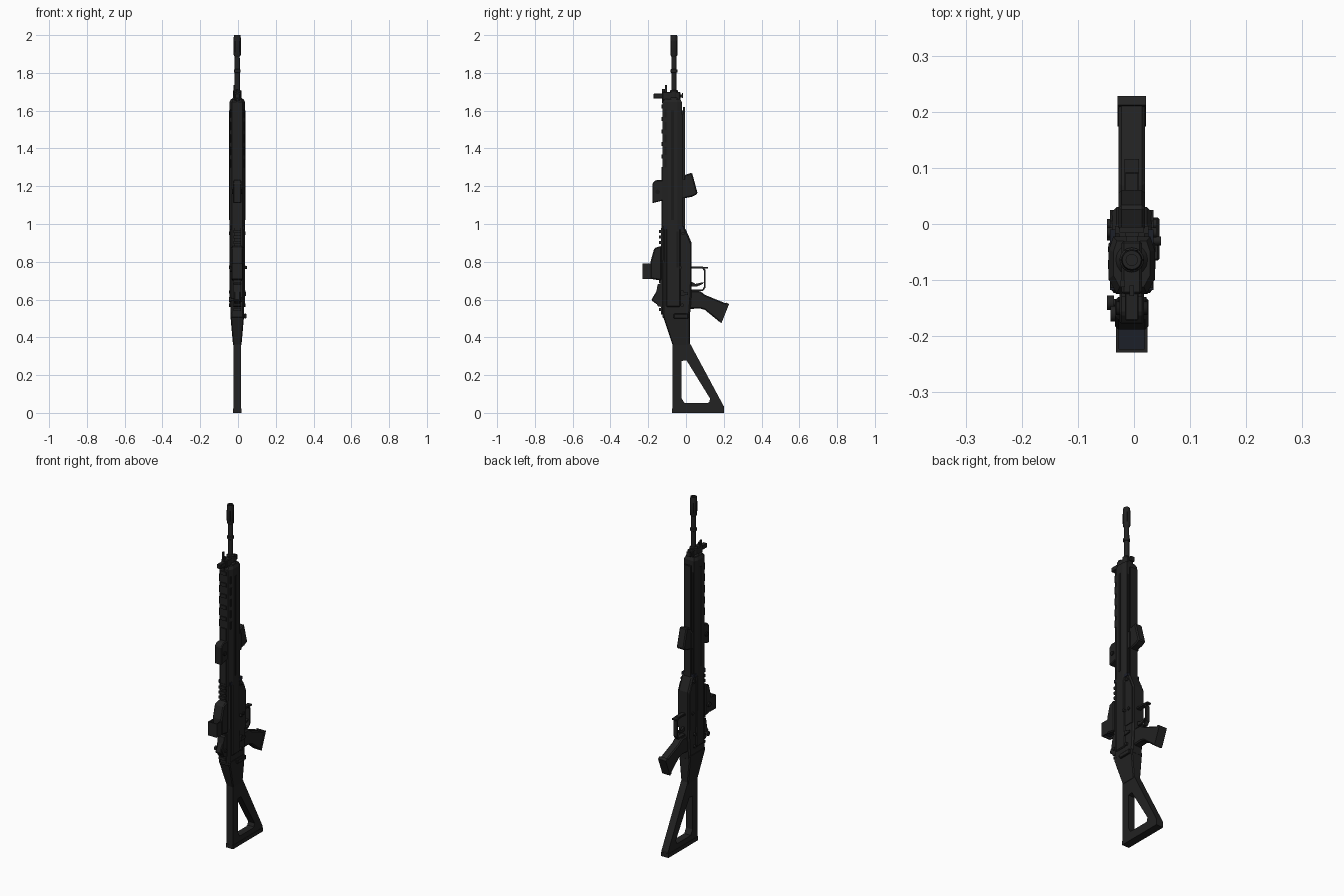
import bpy, bmesh, math
from mathutils import Vector

CX = -0.004   # body centre line


def mat(name, c):
    m = bpy.data.materials.new(name)
    m.diffuse_color = (*c, 1)
    return m


BLACK = mat("matte black", (0.016, 0.016, 0.016))
DARK = mat("deep black", (0.010, 0.010, 0.010))
BLUE = mat("blued steel", (0.012, 0.014, 0.022))


def finish(name, bm, m, bevel=0.0, smooth=False):
    bmesh.ops.recalc_face_normals(bm, faces=bm.faces)
    me = bpy.data.meshes.new(name)
    bm.to_mesh(me)
    bm.free()
    ob = bpy.data.objects.new(name, me)
    bpy.context.collection.objects.link(ob)
    me.materials.append(m)
    if bevel:
        b = ob.modifiers.new("bevel", 'BEVEL')
        b.width, b.segments, b.limit_method = bevel, 1, 'ANGLE'
    if smooth:
        bpy.context.view_layer.objects.active = ob
        ob.select_set(True)
        bpy.ops.object.shade_smooth_by_angle(angle=math.radians(35))
        ob.select_set(False)
    return ob


def loft(name, rings, m=BLACK, bevel=0.0, smooth=False):
    """Skin a list of equal-length 3D rings and cap both ends."""
    bm = bmesh.new()
    rs = [[bm.verts.new(p) for p in r] for r in rings]
    for a, b in zip(rs, rs[1:]):
        for i in range(len(a)):
            j = (i + 1) % len(a)
            bm.faces.new((a[i], a[j], b[j], b[i]))
    bm.faces.new(rs[0])
    bm.faces.new(rs[-1])
    return finish(name, bm, m, bevel, smooth)


def side(name, pts, w, m=BLACK, x=0.0, bevel=0.0):
    """Side profile (y, z) extruded to half width w about x."""
    return loft(name, [[(CX + x + s * w, y, z) for y, z in pts] for s in (-1, 1)], m, bevel)


def box(name, x0, x1, y0, y1, z0, z1, m=BLACK, bevel=0.0):
    return side(name, [(y0, z0), (y1, z0), (y1, z1), (y0, z1)], (x1 - x0) / 2, m, (x0 + x1) / 2, bevel)


def lathe(name, x, y, prof, m=BLACK, n=16):
    """Round part along z from (radius, z) pairs."""
    return loft(name, [[(CX + x + r * math.cos(math.tau * i / n), y + r * math.sin(math.tau * i / n), z)
                        for i in range(n)] for r, z in prof], m, smooth=True)


def pin(name, x0, x1, y, z, r, m=BLACK, n=12):
    """Round part along x."""
    return loft(name, [[(CX + x, y + r * math.cos(math.tau * i / n), z + r * math.sin(math.tau * i / n))
                        for i in range(n)] for x in (x0, x1)], m, smooth=True)


def frame(name, outer, inner, w, m=BLACK, x=0.0):
    """Side profile with a matching inner outline left open."""
    bm = bmesh.new()
    n = len(outer)
    v = [[[bm.verts.new((CX + x + s * w, y, z)) for y, z in p] for p in (outer, inner)] for s in (-1, 1)]
    for i in range(n):
        j = (i + 1) % n
        for s in (0, 1):
            bm.faces.new((v[s][0][i], v[s][0][j], v[s][1][j], v[s][1][i]))
            bm.faces.new((v[0][s][i], v[0][s][j], v[1][s][j], v[1][s][i]))
    return finish(name, bm, m)


# Barrel with collar, gas block and fluted muzzle device
B = -0.064
lathe("barrel", 0, B, [(0.014, 1.60), (0.014, 1.80), (0.018, 1.803), (0.018, 1.817), (0.014, 1.82), (0.013, 1.90)])
lathe("muzzle_device", 0, B, [(0.013, 1.885), (0.019, 1.895), (0.019, 1.985), (0.017, 2.0), (0.010, 2.0), (0.010, 1.95)])
for i in range(6):
    a = math.tau * i / 6
    x, y = 0.0185 * math.cos(a), B + 0.0185 * math.sin(a)
    box("muzzle_slot", x - .002, x + .002, y - .002, y + .002, 1.91, 1.97, DARK)
lathe("barrel_nut", 0, B, [(0.030, 1.64), (0.030, 1.66), (0.022, 1.67), (0.022, 1.705), (0.016, 1.71)])

# Handguard
half = [(0.027, -0.124), (0.041, -0.098), (0.041, -0.046), (0.033, -0.022)]
sec = half + [(-x, y) for x, y in reversed(half)]
loft("handguard", [[(CX + x * k, B + (y - B) * k, z) for x, y in sec]
                   for z, k in ((0.97, 1), (1.645, 1), (1.662, 0.8))])
for s in (-1, 1):
    box("handguard_groove", s * .0405 - .002, s * .0405 + .002, -.080, -.064, 1.02, 1.60, DARK)
    for i in range(5):
        z = 1.30 + i * 0.066
        box("side_slot", s * .034 - .004, s * .034 + .004, -.114, -.104, z, z + .042, DARK)

# Front rail: full lower half, separate lands above it
box("rail_base", -.018, .018, -.130, -.12, .98, 1.29)
for i in range(6):
    z = 1.282 + i * 0.066
    box("rail_land", -.018, .018, -.130, -.12, z, z + .021)

# Operating rod channel behind the handguard
box("rod_web", -.012, .012, -.030, -.016, .98, 1.60, DARK)
box("rod_channel", -.022, .022, -.015, -.005, .97, 1.62)
for s in (-1, 1):
    box("rod_side", s * .026 - .004, s * .026 + .004, -.028, -.017, .98, 1.58, DARK)
box("handguard_joint", -.039, .039, -.118, -.01, .972, .99, BLUE)

# Front sight block
box("front_sight_arm", -.012, .012, -.172, -.05, 1.665, 1.690, BLACK, .002)
box("front_sight_post", -.004, .004, -.128, -.11, 1.64, 1.715)
box("front_sight_base", -.018, .018, -.125, -.03, 1.655, 1.70, BLACK, .004)
box("front_lug", -.010, .010, -.04, -.022, 1.67, 1.685)
box("front_lug_end", -.012, .012, -.022, -.015, 1.667, 1.693)
box("front_sight_ear", -.02, -.012, -.112, -.10, 1.68, 1.735)

# Clamp-on light in front and angled foregrip behind
side("light_housing", [(-.12, 1.125), (-.178, 1.11), (-.178, 1.215), (-.16, 1.232), (-.12, 1.232)], .022, bevel=.004)
pin("light_button", -.028, .028, -.15, 1.17, .012, DARK)
side("foregrip", [(-.012, 1.135), (.034, 1.145), (.062, 1.16), (.032, 1.272), (-.012, 1.258)], .024, bevel=.006)
box("foregrip_clamp", -.030, .030, -.035, -.004, 1.14, 1.235)

# Receiver
side("receiver", [(-.122, .98), (-.005, .98), (.030, .90), (.030, .64), (.020, .50), (-.125, .50)], .035, bevel=.008)
side("receiver_cover", [(-.105, .975), (-.03, .975), (-.03, .56), (-.105, .56)], .041, bevel=.005)
for s in (-1, 1):
    box("receiver_slot", s * .038 - .004, s * .038 + .004, -.05, -.04, .77, .96, DARK)
    side("magwell_panel", [(-.03, .94), (.005, .94), (.025, .89), (.025, .68), (-.03, .68)], .004, BLACK, s * .035)
    for y, z in ((-.015, .95), (0, .77), (-.02, .64), (-.02, .57)):
        pin("receiver_pin", s * .034, s * .044, y, z, .009)
side("selector_lever", [(-.03, .62), (.01, .625), (.01, .637), (-.03, .64)], .004, BLACK, .043)
box("side_latch", .036, .049, -.065, .012, .50, .525, BLACK, .003)
pin("charging_knob", .038, .052, -.03, .77, .008)

# Receiver rail teeth
box("receiver_rail", -.018, .018, -.132, -.12, .52, .98)
for i in range(15):
    z = .54 + i * .0295
    box("rail_tooth", -.02, .02, -.143, -.131, z, z + .016)

# Reflex sight with lens hood
side("sight_body", [(-.13, .885), (-.168, .872), (-.188, .80), (-.188, .71), (-.13, .70)], .030, bevel=.006)
box("hood_roof", -.028, .028, -.229, -.223, .71, .79)
for s in (-1, 1):
    box("hood_wall", s * .0255 - .0025, s * .0255 + .0025, -.226, -.18, .71, .79)
box("sight_lens", -.023, .023, -.224, -.185, .722, .727, BLUE)
pin("sight_dial", -.038, -.028, -.16, .76, .014)

# Rear sight drum
side("rear_sight_base", [(-.125, .56), (-.15, .565), (-.165, .60), (-.15, .68), (-.125, .69)], .020)
side("rear_sight_drum", [(-.15, .655), (-.128, .635), (-.155, .575), (-.184, .597)], .016, bevel=.004)
pin("windage_stem", -.032, .020, -.14, .60, .006)
pin("windage_knob", -.044, -.032, -.14, .60, .013)
pin("sight_screw", .018, .026, -.14, .60, .010)

# Trigger group
frame("trigger_guard", [(.02, .775), (.09, .775), (.104, .755), (.104, .665), (.09, .645), (.02, .645)],
      [(.025, .764), (.087, .764), (.096, .751), (.096, .669), (.087, .654), (.025, .654)], .011)
box("magazine_catch", -.013, .013, .025, .116, .764, .772)
side("trigger", [(.02, .70), (.05, .683), (.092, .692), (.09, .683), (.055, .668), (.02, .67)], .006)

# Pistol grip
side("pistol_grip", [(.015, .645), (.075, .645), (.10, .625), (.222, .575), (.182, .478), (.10, .545), (.075, .553), (.015, .55)],
     .024, bevel=.006)
side("grip_cap", [(.212, .585), (.228, .576), (.188, .476), (.174, .484)], .025)

# Stock neck narrows into the skeleton stock
loft("stock_neck", [[(CX + s * w, y, z) for s, y in ((-1, y0), (1, y0), (1, y1), (-1, y1))]
                    for z, w, y0, y1 in ((.53, .037, -.124, .02), (.50, .035, -.118, .02), (.355, .022, -.07, .02))],
     bevel=.005)
frame("skeleton_stock",
      [(-.072, .37), (.02, .37), (.20, .035), (.20, .003), (.195, 0), (-.068, 0), (-.072, .004)],
      [(-.025, .275), (.003, .278), (.128, .075), (.122, .055), (.112, .052), (-.008, .052), (-.025, .08)], .021)
box("butt_pad", -.023, .023, -.073, .201, 0, .022)
